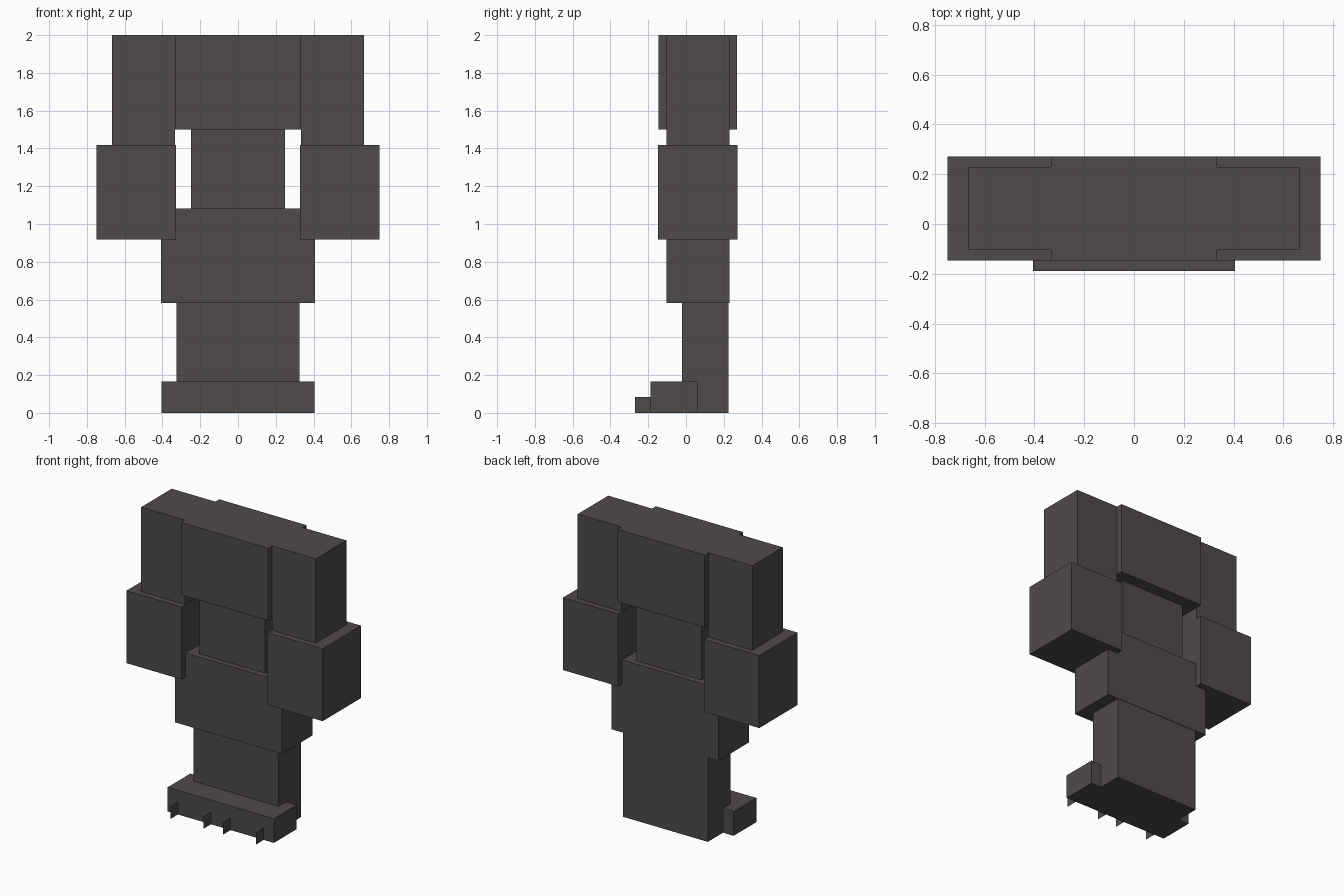
import bpy, bmesh

if "Cube" in bpy.data.objects:
    bpy.data.objects.remove(bpy.data.objects["Cube"])

# Single dark stone-grey colour
stone = bpy.data.materials.new("dark_stone_grey")
stone.diffuse_color = (0.078, 0.070, 0.067, 1.0)
stone.use_nodes = True
stone.node_tree.nodes["Principled BSDF"].inputs["Base Color"].default_value = stone.diffuse_color


def finish(name, bm):
    mesh = bpy.data.meshes.new(name)
    bm.to_mesh(mesh)
    bm.free()
    mesh.materials.append(stone)
    obj = bpy.data.objects.new(name, mesh)
    bpy.context.collection.objects.link(obj)
    return obj


def box(name, x, y, z):
    """Axis-aligned block from (min, max) pairs."""
    bm = bmesh.new()
    bmesh.ops.create_cube(bm, size=1)
    for v in bm.verts:
        v.co = [r[0] if c < 0 else r[1] for c, r in zip(v.co, (x, y, z))]
    return finish(name, bm)


def pair(name, x, y, z):
    """Right block and its mirrored left twin."""
    box("right_" + name, x, y, z)
    box("left_" + name, (-x[1], -x[0]), y, z)


def claw(name, x):
    """Paper-thin upright claw in front of the foot."""
    bm = bmesh.new()
    corners = ((-0.271, 0), (-0.188, 0), (-0.188, 0.083), (-0.271, 0.083))
    bm.faces.new([bm.verts.new((x, y, z)) for y, z in corners])
    finish(name, bm)


# Body
box("chest", (-0.333, 0.333), (-0.146, 0.271), (1.5, 2.0))
box("waist", (-0.25, 0.25), (-0.0625, 0.1875), (1.083, 1.5))

# Arms
pair("upper_arm", (0.333, 0.667), (-0.104, 0.229), (1.417, 2.0))
pair("forearm", (0.329, 0.75), (-0.147, 0.272), (0.917, 1.417))

# Legs, overlapping slightly at the middle
pair("thigh", (-0.008, 0.408), (-0.104, 0.229), (0.583, 1.083))
pair("shin", (-0.008, 0.325), (-0.021, 0.226), (0.0, 0.583))
pair("foot", (-0.008, 0.406), (-0.188, 0.06), (0.0, 0.167))

# Claws
for side, s in (("right", 1), ("left", -1)):
    claw(side + "_inner_claw", s * 0.075)
    claw(side + "_outer_claw", s * 0.328)
